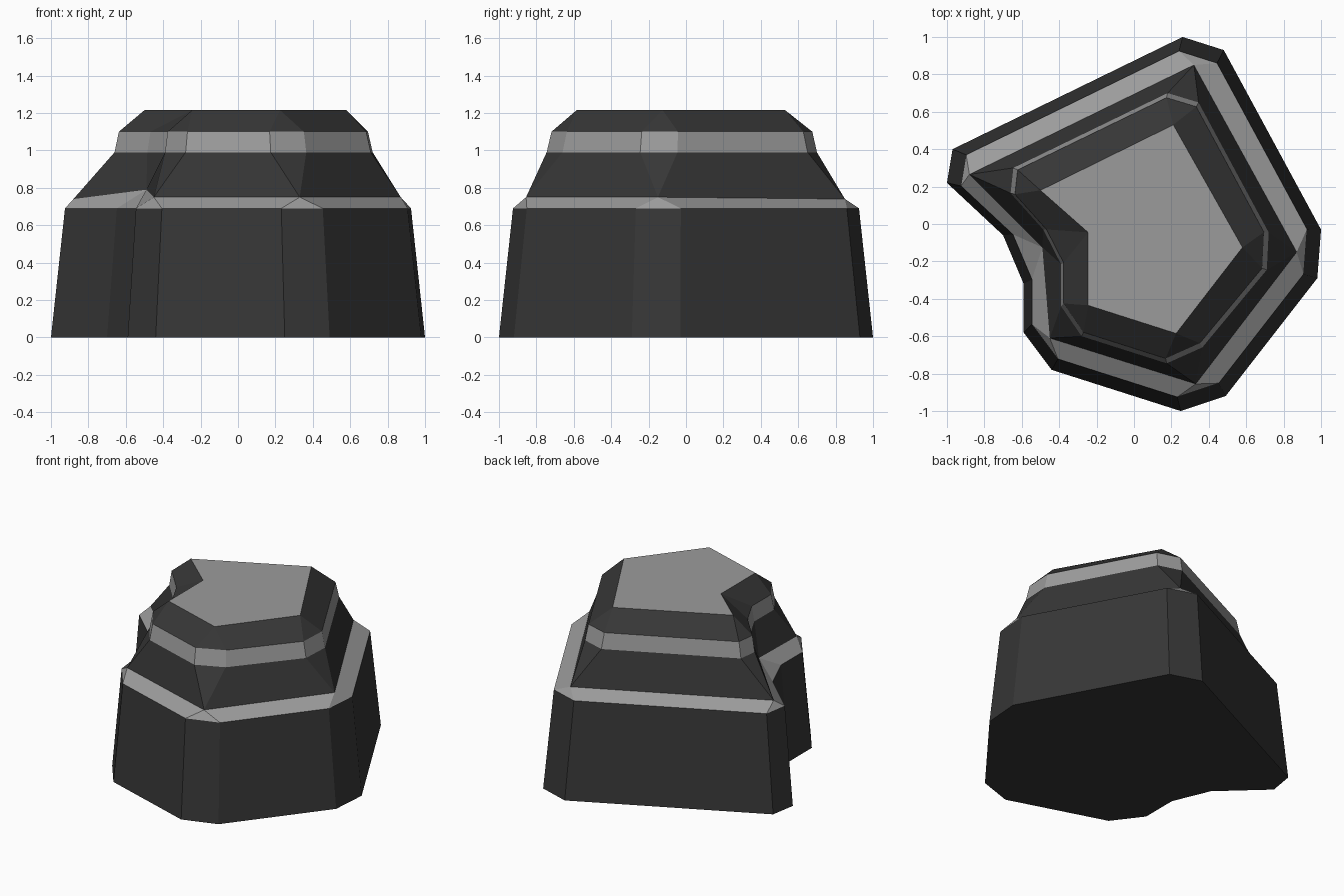
import bpy
import bmesh

default_cube = bpy.data.objects.get("Cube")
if default_cube:
    bpy.data.objects.remove(default_cube, do_unlink=True)


def make_material(name, value):
    material = bpy.data.materials.new(name)
    material.use_nodes = True
    colour = (value, value, value, 1.0)
    material.diffuse_color = colour
    shader = material.node_tree.nodes["Principled BSDF"]
    shader.inputs["Base Color"].default_value = colour
    return material


DARK, LIGHT = 0, 1
materials = [make_material("dark stone", 0.037), make_material("light stone", 0.33)]

# Chamfered outlines: two points per corner, clockwise from the left corner
foot_outline = [(-1, .22), (-.97, .4), (.26, 1), (.48, .93), (1, -.03), (.98, -.29),
                (.49, -.92), (.25, -1), (-.44, -.78), (-.59, -.58), (-.59, -.32), (-.7, -.06)]
upper_outline = [(-.66, .165), (-.645, .3), (.18, .7), (.345, .65), (.72, -.045), (.71, -.245),
                 (.365, -.66), (.175, -.745), (-.28, -.6), (-.39, -.44), (-.39, -.215), (-.485, -.03)]

# Sharp outlines: one point per corner
shoulder_outline = [(-.88, .265, .74), (.32, .85, .74), (.87, -.15, .75),
                    (.33, -.855, .75), (-.45, -.61, .75), (-.49, -.125, .79)]
top_outline = [(-.5, .18), (.21, .53), (.58, -.125), (.225, -.585), (-.245, -.435), (-.245, -.045)]

bm = bmesh.new()


def add_ring(outline, height, scale=1.0):
    return [bm.verts.new((x * scale, y * scale, height)) for x, y in outline]


def add_face(verts, colour):
    face = bm.faces.new(verts)
    face.material_index = colour


def bridge(lower, upper, colour):
    """Join two chamfered rings with quads."""
    for i in range(len(lower)):
        add_face((lower[i - 1], lower[i], upper[i], upper[i - 1]), colour)


def bridge_corners(chamfered, sharp, colour):
    """Join a chamfered ring to a sharp one: a triangle per corner, a quad per side."""
    for i, tip in enumerate(sharp):
        first, second = chamfered[2 * i], chamfered[2 * i + 1]
        add_face((first, second, tip), colour)
        add_face((chamfered[2 * i - 1], first, tip, sharp[i - 1]), colour)


foot = add_ring(foot_outline, 0)
wall_top = add_ring(foot_outline, .69, .925)
shoulder = [bm.verts.new(point) for point in shoulder_outline]
band_bottom = add_ring(upper_outline, .99)
band_top = add_ring(upper_outline, 1.1, .965)
summit = add_ring(top_outline, 1.215)

# Dark walls and slopes alternate with light ledges
add_face(foot, DARK)
bridge(foot, wall_top, DARK)
bridge_corners(wall_top, shoulder, LIGHT)
bridge_corners(band_bottom, shoulder, DARK)
bridge(band_bottom, band_top, LIGHT)
bridge_corners(band_top, summit, DARK)
add_face(summit, LIGHT)

bmesh.ops.recalc_face_normals(bm, faces=bm.faces)
mesh = bpy.data.meshes.new("stepped_rock")
bm.to_mesh(mesh)
bm.free()
for material in materials:
    mesh.materials.append(material)
rock = bpy.data.objects.new("stepped_rock", mesh)
bpy.context.collection.objects.link(rock)
